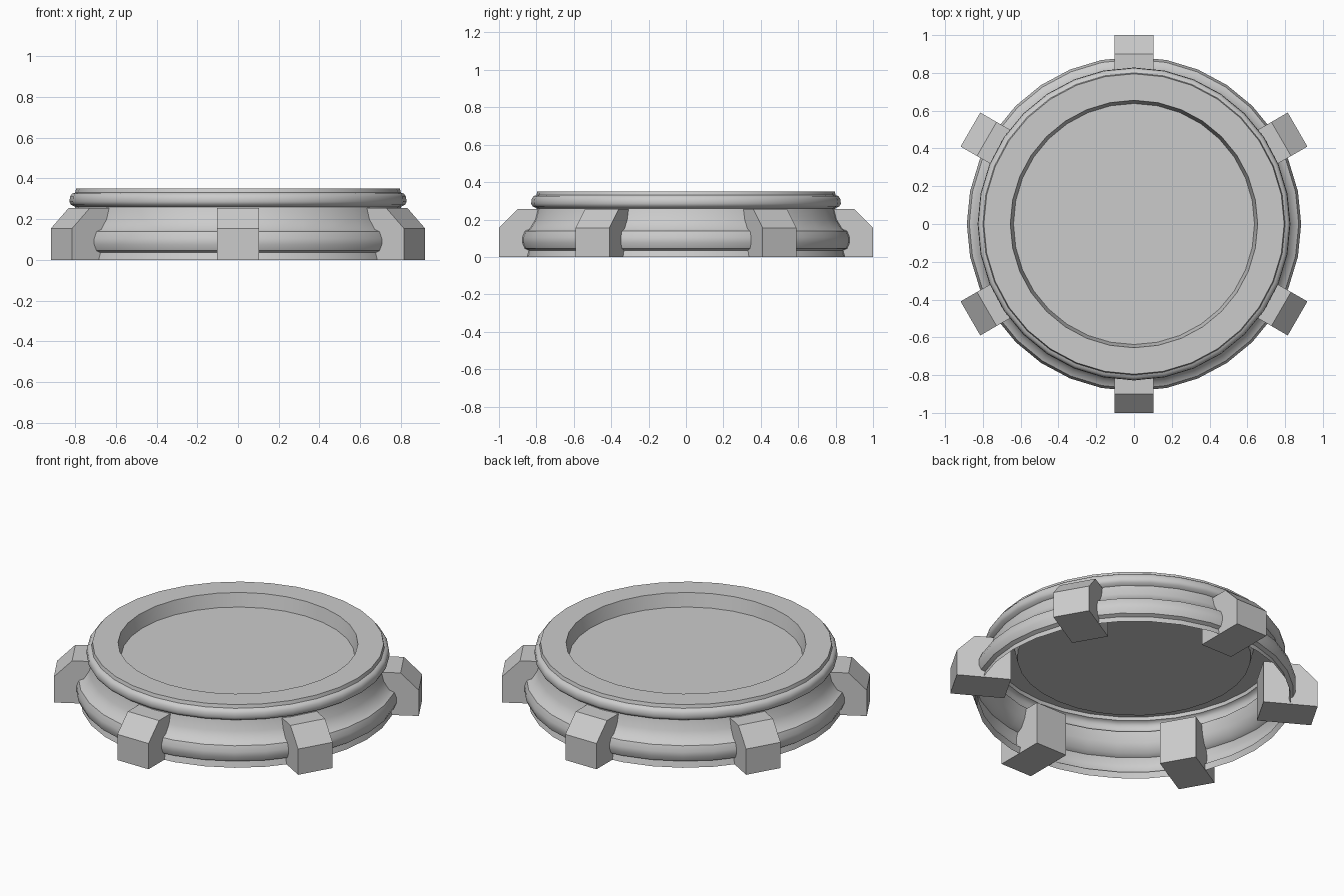
import bpy, bmesh, math

if "Cube" in bpy.data.objects:
    bpy.data.objects.remove(bpy.data.objects["Cube"])

SEG = 32


def make_object(name, bm):
    bmesh.ops.recalc_face_normals(bm, faces=bm.faces[:])
    me = bpy.data.meshes.new(name)
    bm.to_mesh(me)
    bm.free()
    ob = bpy.data.objects.new(name, me)
    bpy.context.collection.objects.link(ob)
    return ob


def lathe(name, profile, cap_last):
    bm = bmesh.new()
    rings = []
    for r, z in profile:
        rings.append([bm.verts.new((r * math.cos(2 * math.pi * i / SEG),
                                    r * math.sin(2 * math.pi * i / SEG), z))
                      for i in range(SEG)])
    for a, b in zip(rings, rings[1:]):
        for i in range(SEG):
            j = (i + 1) % SEG
            bm.faces.new((a[i], a[j], b[j], b[i]))
    if cap_last:
        bm.faces.new(rings[-1])
    ob = make_object(name, bm)
    # open shell: make sure the outside faces outward
    if ob.data.polygons[-1].normal.z < 0:
        ob.data.flip_normals()
    return ob


# Hollow dish: outer wall with two rounded bands, flat rim, sunken floor
body = lathe("dish_body", [
    (0.86, 0.0), (0.85, 0.035),
    (0.872, 0.045), (0.885, 0.075), (0.885, 0.105), (0.872, 0.138), (0.845, 0.15),
    (0.815, 0.20), (0.80, 0.26),
    (0.82, 0.27), (0.828, 0.285), (0.825, 0.31), (0.815, 0.325), (0.80, 0.33),
    (0.795, 0.35), (0.655, 0.35), (0.638, 0.27)], True)
bpy.context.view_layer.objects.active = body
body.select_set(True)
bpy.ops.object.shade_smooth_by_angle(angle=math.radians(40))
body.select_set(False)


# Six chamfered feet around the wall, passing through into the hollow
def foot(name, angle):
    side = [(0.70, 0), (1.0, 0), (1.0, 0.155), (0.90, 0.255), (0.70, 0.255)]
    bm = bmesh.new()
    left = [bm.verts.new((r, -0.104, z)) for r, z in side]
    right = [bm.verts.new((r, 0.104, z)) for r, z in side]
    bm.faces.new(left)
    bm.faces.new(right[::-1])
    for i in range(len(side)):
        j = (i + 1) % len(side)
        bm.faces.new((left[i], right[i], right[j], left[j]))
    ob = make_object(name, bm)
    ob.rotation_euler.z = angle


for k in range(6):
    foot(f"foot_{k + 1}", math.radians(30 + 60 * k))
